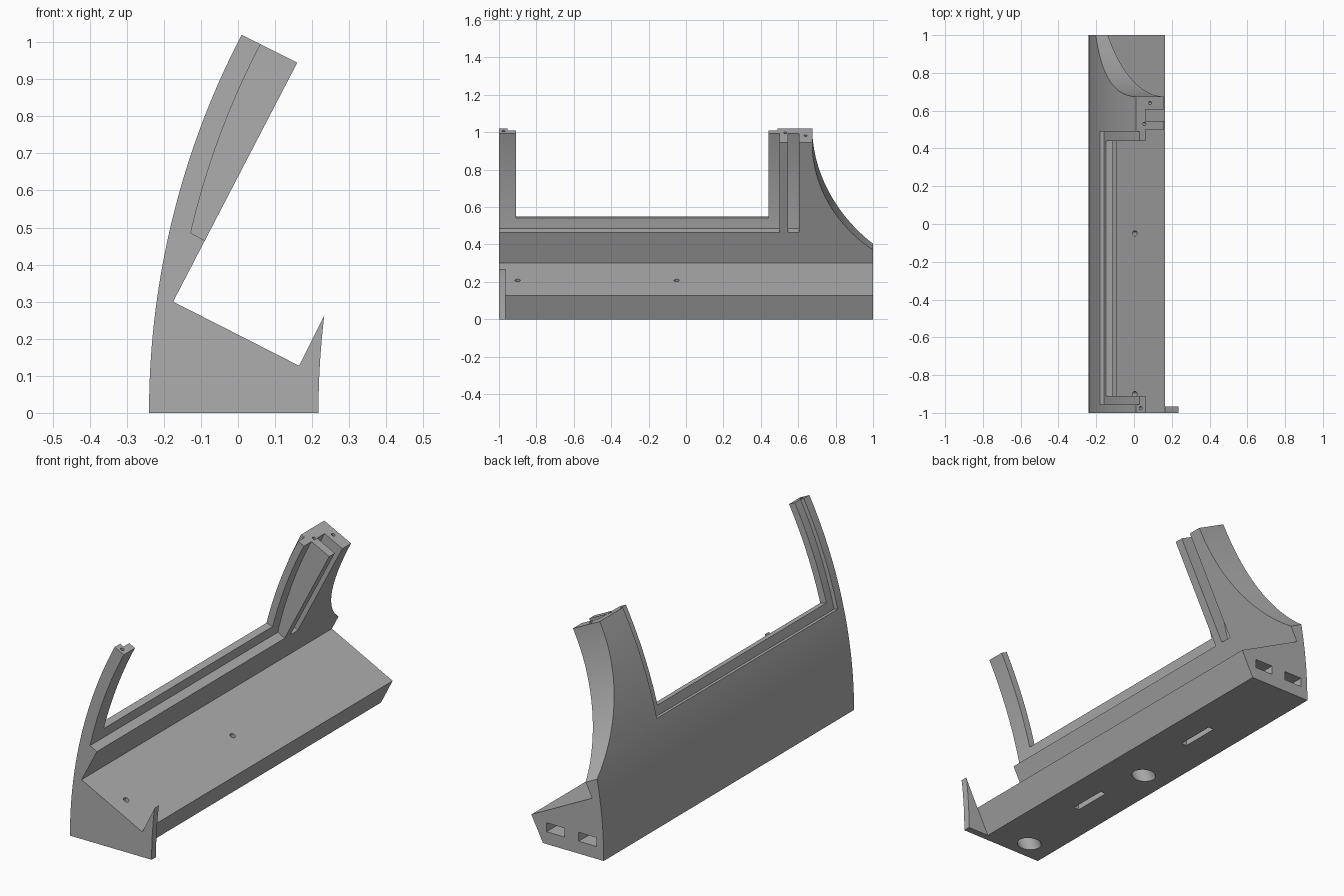
import bpy, bmesh, math
from mathutils import Vector

cube = bpy.data.objects.get("Cube")
if cube:
    bpy.data.objects.remove(cube, do_unlink=True)

grey = bpy.data.materials.new("plain grey")
grey.use_nodes = True
colour = (0.42, 0.42, 0.42, 1)
grey.diffuse_color = colour
grey.node_tree.nodes["Principled BSDF"].inputs["Base Color"].default_value = colour

# Main dimensions: curved outer wall centre and radii, tilted rest frame
CX, R_OUT, R_RABBET, R_IN = 1.966, 2.206, 2.185, 2.149
CORNER = Vector((-0.175, 0, 0.30))
UP = Vector((0.461, 0, 0.887))
OUT = Vector((0.887, 0, -0.461))
Y = Vector((0, 1, 0))
X = Vector((1, 0, 0))
Z = Vector((0, 0, 1))


def prism(name, points, lo, hi, u=X, v=Z, w=Y, origin=Vector()):
    """Extrude a 2D outline in the u-v plane along w."""
    bm = bmesh.new()
    rings = [[bm.verts.new(origin + u * a + v * b + w * d) for a, b in points] for d in (lo, hi)]
    n = len(points)
    bm.faces.new(rings[0])
    bm.faces.new(rings[1][::-1])
    for i in range(n):
        j = (i + 1) % n
        bm.faces.new((rings[0][i], rings[1][i], rings[1][j], rings[0][j]))
    bmesh.ops.recalc_face_normals(bm, faces=bm.faces)
    mesh = bpy.data.meshes.new(name)
    bm.to_mesh(mesh)
    bm.free()
    mesh.materials.append(grey)
    obj = bpy.data.objects.new(name, mesh)
    bpy.context.collection.objects.link(obj)
    return obj


def arc(r, a0, a1, cx=CX, steps=40):
    """Points on the wall curve, angles measured up from the floor."""
    angles = [a0 + (a1 - a0) * i / steps for i in range(steps + 1)]
    return [(cx - r * math.cos(a), r * math.sin(a)) for a in angles]


def sector(r0, r1, a0, a1, y0, y1):
    return prism("cutter", arc(r0, a0, a1) + arc(r1, a1, a0), y0, y1)


def drill(at, r, lo, hi, sides=32):
    """Round cutter running along the tilted UP direction."""
    ring = [(r * math.cos(math.tau * i / sides), r * math.sin(math.tau * i / sides)) for i in range(sides)]
    return prism("cutter", ring, lo, hi, OUT, Y, UP, Vector(at))


def box(x, z, w, h, y0, y1):
    return prism("cutter", [(x - w / 2, z - h / 2), (x + w / 2, z - h / 2),
                            (x + w / 2, z + h / 2), (x - w / 2, z + h / 2)], y0, y1)


# Body: one constant profile with a curved back and a tilted rest
profile = arc(R_OUT, 0, math.asin(1.02 / R_OUT), steps=64)
profile += [(0.16, 0.945), (CORNER.x, CORNER.z), (0.165, 0.127), (0.10, 0)]
body = prism("stand_body", profile, -1, 1)

cutters = []

# Inner recess in front of the wall, and the narrow slot in the rear post
recess = arc(R_IN, math.asin(0.485 / R_IN), math.asin(1.1 / R_IN))
recess += [(0.5, 1.1), (0.138, 0.347)]
cutters += [prism("cutter", recess, y0, y1) for y0, y1 in ((-1.1, 0.50), (0.545, 0.605))]

# Window opening and the shallow step around it on the outside
cutters.append(sector(2.08, 2.3, 0.2545, 0.6, -0.91, 0.44))
cutters.append(sector(R_RABBET, 2.32, 0.2335, 0.62, -0.955, 0.49))

# Concave sweep at the rear end
radius, top = 0.807, 0.727
sweep = [(0.675, 1.1)]
for i in range(41):
    a = 1.007 * i / 40
    sweep.append((0.675 + radius - radius * math.cos(a), top - radius * math.sin(a)))
sweep += [(1.2, sweep[-1][1]), (1.2, 1.1)]
cutters.append(prism("cutter", sweep, -0.6, 0.6, Y, UP, OUT, CORNER))

# Screw holes through the rest with wide bores from below
for y in (-0.9, -0.05):
    cutters.append(drill((0.005, y, 0.208), 0.014, -0.2, 0.05))
    cutters.append(drill((0.005, y, 0.208), 0.053, -0.35, -0.1))

# Pin holes in the post tops
for x, y, z in ((0.035, -0.975, 1.005), (0.055, 0.53, 0.997), (0.085, 0.64, 0.982)):
    cutters.append(drill((x, y, z), 0.009, -0.08, 0.05, 16))

# Joining slots in the rear end and underside
cutters += [box(x, 0.085, 0.10, 0.045, 0.88, 1.1) for x in (-0.15, 0.03)]
cutters += [box(-0.06, 0, 0.03, 0.12, y - 0.1, y + 0.1) for y in (-0.4, 0.4)]

for cutter in cutters:
    cutter.hide_render = True
    mod = body.modifiers.new("cut", "BOOLEAN")
    mod.operation = "DIFFERENCE"
    mod.solver = "EXACT"
    mod.object = cutter

# Bake the cuts and drop the cutters
graph = bpy.context.evaluated_depsgraph_get()
baked = bpy.data.meshes.new_from_object(body.evaluated_get(graph))
body.modifiers.clear()
body.data = baked
for cutter in cutters:
    bpy.data.objects.remove(cutter, do_unlink=True)

# Thin stop at the front edge of the rest
lip_radius = 2.206
lip = [(0.10, 0), (0.165, 0.127), (0.235, 0.268)]
lip += arc(lip_radius, math.asin(0.26 / lip_radius), 0, 0.217 + lip_radius, 16)
front_lip = prism("front_lip", lip, -1, -0.965)

# Smooth the curves and keep the edges sharp
for obj in (body, front_lip):
    bpy.ops.object.select_all(action="DESELECT")
    obj.select_set(True)
    bpy.context.view_layer.objects.active = obj
    bpy.ops.object.shade_smooth_by_angle(angle=math.radians(25))
